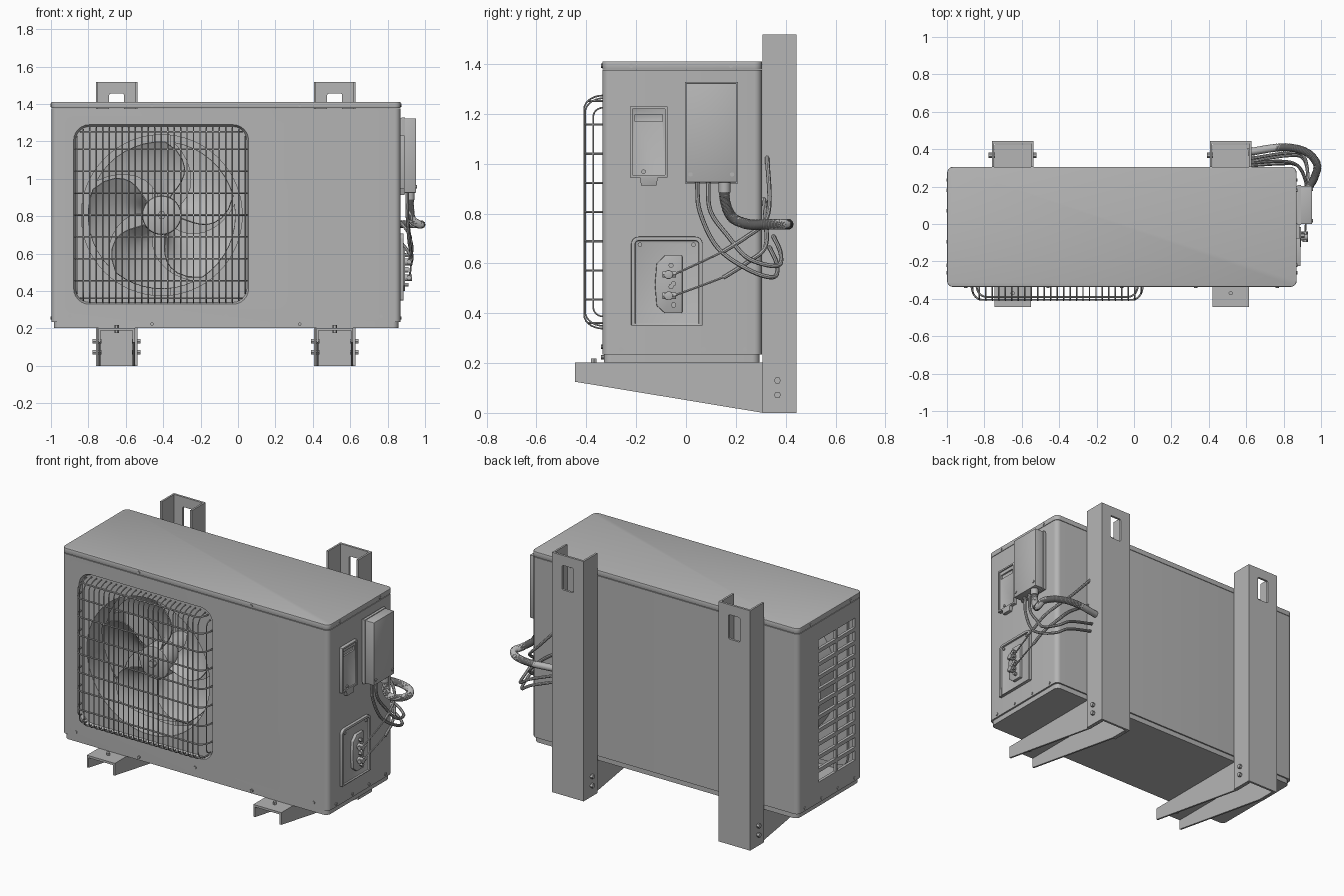
import bpy, bmesh, math
from mathutils import Vector

if "Cube" in bpy.data.objects:
    bpy.data.objects.remove(bpy.data.objects["Cube"])

def build(name, verts, faces):
    me = bpy.data.meshes.new(name)
    me.from_pydata(verts, [], faces)
    bm = bmesh.new()
    bm.from_mesh(me)
    bmesh.ops.recalc_face_normals(bm, faces=bm.faces)
    bm.to_mesh(me)
    bm.free()
    ob = bpy.data.objects.new(name, me)
    bpy.context.collection.objects.link(ob)
    return ob

def prism(name, pts, axis, lo, hi, end=None, bevel=0):
    """Extrude a 2D profile along an axis; 'end' gives a different far profile."""
    put = {'x': lambda p, h: (h, p[0], p[1]), 'y': lambda p, h: (p[0], h, p[1]),
           'z': lambda p, h: (p[0], p[1], h)}[axis]
    n = len(pts)
    v = [put(p, lo) for p in pts] + [put(p, hi) for p in (end or pts)]
    f = [tuple(range(n)), tuple(range(n, 2 * n))]
    f += [(i, (i + 1) % n, n + (i + 1) % n, n + i) for i in range(n)]
    ob = build(name, v, f)
    if bevel:
        m = ob.modifiers.new("bevel", 'BEVEL')
        m.width, m.segments, m.limit_method, m.angle_limit = bevel, 2, 'ANGLE', 0.7
    return ob

def rr(a0, a1, b0, b1, r=0, k=6):
    """Rounded rectangle profile."""
    if r == 0:
        return [(a0, b0), (a1, b0), (a1, b1), (a0, b1)]
    out = []
    for i, (a, b) in enumerate(((a1 - r, b1 - r), (a0 + r, b1 - r), (a0 + r, b0 + r), (a1 - r, b0 + r))):
        for j in range(k + 1):
            t = math.pi / 2 * (i + j / k)
            out.append((a + r * math.cos(t), b + r * math.sin(t)))
    return out

def circle(a, b, r, n):
    return [(a + r * math.cos(2 * math.pi * i / n), b + r * math.sin(2 * math.pi * i / n)) for i in range(n)]

def cut(ob, *cutters):
    for c in cutters:
        m = ob.modifiers.new("cut", 'BOOLEAN')
        m.operation, m.solver, m.object = 'DIFFERENCE', 'EXACT', c
        bpy.context.view_layer.objects.active = ob
        bpy.ops.object.modifier_apply(modifier=m.name)
        bpy.data.objects.remove(c)

def wires(name, paths, r, res=1, radii=None):
    cu = bpy.data.curves.new(name, 'CURVE')
    cu.dimensions, cu.bevel_depth, cu.bevel_resolution, cu.use_fill_caps = '3D', r, res, True
    for path in paths:
        s = cu.splines.new('POLY')
        s.points.add(len(path) - 1)
        for i, p in enumerate(path):
            s.points[i].co = (*p, 1)
            if radii:
                s.points[i].radius = radii[i % len(radii)]
    ob = bpy.data.objects.new(name, cu)
    bpy.context.collection.objects.link(ob)

def smooth_path(pts, n=10):
    """Catmull-Rom samples through the points."""
    P = [Vector(p) for p in pts]
    P = [2 * P[0] - P[1]] + P + [2 * P[-1] - P[-2]]
    out = []
    for i in range(1, len(P) - 2):
        a, b, c, d = P[i - 1:i + 3]
        for j in range(n):
            t = j / n
            out.append(0.5 * (2 * b + (c - a) * t + (2 * a - 5 * b + 4 * c - d) * t * t + (3 * b - a - 3 * c + d) * t ** 3))
    return out + [P[-2]]

# casing: hollow shell with fan opening and side louvres
case = prism("casing", rr(-0.998, 0.868, -0.335, 0.304, 0.03), 'z', 0.235, 1.375)
cut(case, prism("c", rr(-0.98, 0.85, -0.315, 0.285, 0.015), 'z', 0.25, 1.36),
    prism("c", rr(-0.88, 0.058, 0.328, 1.29, 0.085), 'y', -0.337, -0.3, rr(-0.862, 0.04, 0.346, 1.272, 0.07)))
for row in range(11):
    z = 0.365 + row * 0.084
    cut(case, *[prism("c", rr(y, y + 0.175, z, z + 0.06), 'x', -1.05, -0.95) for y in (-0.265, -0.075)])
prism("base_pan", rr(-0.985, 0.857, -0.33, 0.295, 0.03), 'z', 0.203, 0.24)
prism("top_lid", rr(-0.999, 0.869, -0.336, 0.305, 0.031), 'z', 1.377, 1.411, bevel=0.004)

# fan shroud plate and duct
CX, CZ = -0.408, 0.805
plate = prism("fan_shroud", rr(-0.92, 0.095, 0.29, 1.33, 0.05), 'y', -0.314, -0.295)
cut(plate, prism("c", circle(CX, CZ, 0.43, 64), 'y', -0.4, -0.2))
duct = prism("fan_duct", circle(CX, CZ, 0.443, 64), 'y', -0.3, -0.13)
cut(duct, prism("c", circle(CX, CZ, 0.43, 64), 'y', -0.4, 0))

# fan hub, motor and five swept blades
prism("fan_hub", circle(CX, CZ, 0.105, 40), 'y', -0.26, -0.13, bevel=0.012)
prism("fan_nut", circle(CX, CZ, 0.022, 6), 'y', -0.285, -0.25)
prism("fan_motor", circle(CX, CZ, 0.09, 32), 'y', -0.13, 0.06)
prism("motor_post", rr(CX - 0.05, CX + 0.05, 0.24, 1.37), 'y', 0.03, 0.06)
N = 9
for b in range(5):
    v = []
    for i in range(N):
        u = i / (N - 1)
        r = 0.095 + 0.3 * u
        width = math.radians(34 + 34 * math.sin(math.pi * min(u * 0.62, 1)))
        start = math.tau * b / 5 + math.radians(10 + 38 * u * u)
        for j in range(N):
            t = j / (N - 1)
            a = start + width * (t - 0.5)
            v.append((CX + r * math.cos(a), -0.2 + 0.1 * (t - 0.5) + 0.02 * math.sin(math.pi * t), CZ + r * math.sin(a)))
    f = [(i * N + j, i * N + j + 1, (i + 1) * N + j + 1, (i + 1) * N + j) for i in range(N - 1) for j in range(N - 1)]
    build("fan_blade", v, f).modifiers.new("thick", 'SOLIDIFY').thickness = 0.006

# wire guard: wires follow a rounded cushion surface
GX, GZ, HW, HH, RC, RD = -0.411, 0.806, 0.458, 0.468, 0.085, 0.055
def guard_y(dx, dz):
    qx, qz = abs(dx) - HW + RC, abs(dz) - HH + RC
    d = RC - math.hypot(max(qx, 0), max(qz, 0)) - min(max(qx, qz), 0)
    k = 1 - min(max(d / RD, 0), 1)
    return -0.332 - 0.077 * math.sqrt(max(0, 1 - k * k))
def extent(d, half, other):
    q = max(abs(d) - half + RC, 0)
    return other - RC + math.sqrt(max(RC * RC - q * q, 0))
def samples(e):
    ends = [RD * (1 - math.cos(math.pi / 2 * i / 7)) for i in range(8)]
    return [-e + s for s in ends] + [e - s for s in reversed(ends)]
vert, hori = [], []
for i in range(27):
    dx = -0.45 + 0.9 * i / 26
    vert.append([(GX + dx, guard_y(dx, s), GZ + s) for s in samples(extent(dx, HW, HH))])
for dz in [0.117 * (i - 4) for i in range(1, 8)] + [-0.445, 0.445]:
    hori.append([(GX + s, guard_y(s, dz) + 0.004, GZ + dz) for s in samples(extent(dz, HH, HW))])
wires("guard_vertical_wires", vert, 0.0038)
wires("guard_horizontal_wires", hori, 0.005)

# wall brackets: upright channel, tapered arm and bolts
for x in (-0.649, 0.517):
    w, t = 0.111, 0.012
    up = prism("bracket_upright", [(x - w, 0.306), (x - w + t, 0.306), (x - w + t, 0.43), (x + w - t, 0.43),
               (x + w - t, 0.306), (x + w, 0.306), (x + w, 0.444), (x - w, 0.444)], 'z', 0, 1.518)
    cut(up, prism("c", rr(x - 0.04, x + 0.04, 1.3, 1.455, 0.008, 2), 'y', 0.4, 0.5))
    a = w - t - 0.001
    arm = prism("bracket_arm", [(-0.445, 0.125), (0.31, 0), (0.425, 0), (0.425, 0.202), (-0.445, 0.202)], 'x', x - a, x + a)
    cut(arm, prism("c", rr(-0.5, 0.5, -0.1, 0.188), 'x', x - a + t, x + a - t))
    for z in (0.072, 0.13):
        for s in (-1, 1):
            prism("bracket_bolt", circle(0.367, z, 0.014, 6), 'x', x + s * (w - 0.03), x + s * (w + 0.017))
    prism("foot_bolt", circle(x, -0.37, 0.012, 6), 'z', 0.175, 0.218)

# small screws on casing and lid
for x, z in [(-0.9, 0.265), (-0.065, 0.265), (0.765, 0.265), (-0.46, 1.393), (0.33, 1.393), (-0.46, 0.223), (0.33, 0.223)]:
    prism("front_screw", circle(x, z, 0.009, 10), 'y', -0.341, -0.32)
for y, z in [(-0.26, 0.255), (-0.095, 0.255), (0.07, 0.255), (0.235, 0.255), (-0.22, 1.393), (0.18, 1.393)]:
    prism("side_screw", circle(y, z, 0.009, 10), 'x', 0.85, 0.873)
    prism("side_screw", circle(y, z, 0.009, 10), 'x', -1.002, -0.98)

# handle cover on the right side: raised frame, tab and grip slot
cover = prism("handle_cover", [(-0.225, 0.945), (-0.185, 0.945), (-0.18, 0.913), (-0.118, 0.913), (-0.113, 0.945),
              (-0.075, 0.945), (-0.075, 1.23), (-0.225, 1.23)], 'x', 0.86, 0.89, bevel=0.003)
cut(cover, prism("c", rr(-0.215, -0.085, 0.955, 1.22), 'x', 0.882, 0.9),
    prism("c", rr(-0.205, -0.095, 1.17, 1.198), 'x', 0.872, 0.9))
prism("cover_screw", circle(-0.17, 0.968, 0.009, 10), 'x', 0.875, 0.889)

# electrical box
prism("electrical_box", rr(0.0, 0.203, 0.925, 1.323), 'x', 0.86, 0.952, bevel=0.003)
prism("electrical_box_lip", rr(-0.005, 0.208, 0.92, 1.327), 'x', 0.875, 0.892)
for y in (0.018, 0.185):
    prism("box_screw", circle(y, 0.957, 0.009, 10), 'x', 0.94, 0.957)
prism("hose_gland", circle(0.92, 0.155, 0.024, 16), 'z', 0.885, 0.93)

# service valve panel with rounded top, plate and valves
def arch(i):
    a0, a1, b0 = -0.22 + i, 0.067 - i, 0.35 + i * 0.4
    return rr(a0, a1, b0, 0.707 - i, 0.03 - i)[:14] + [(a0, b0), (a1, b0)]
panel = prism("valve_panel", arch(0), 'x', 0.86, 0.886, bevel=0.003)
cut(panel, prism("c", arch(0.016), 'x', 0.874, 0.9))
prism("valve_plate", [(-0.015, 0.4), (-0.015, 0.632), (-0.085, 0.632), (-0.118, 0.6), (-0.125, 0.515),
      (-0.118, 0.43), (-0.085, 0.4)], 'x', 0.86, 0.893, bevel=0.004)
for y, z in [(-0.185, 0.675), (0.03, 0.675)]:
    prism("panel_screw", circle(y, z, 0.009, 10), 'x', 0.87, 0.882)
for z in (0.555, 0.47):
    prism("valve_body", circle(-0.07, z, 0.018, 14), 'x', 0.88, 0.93, bevel=0.003)
    prism("valve_nut", circle(0.915, z, 0.014, 6), 'y', -0.095, -0.04)
    for s in (-0.037, 0.037):
        prism("valve_bolt", circle(-0.06 if s > 0 else -0.05, z + s, 0.011, 6), 'x', 0.885, 0.912)

# refrigerant pipes with insulated ends
for z, k, ye in ((0.555, 0.655, 0.325), (0.47, 0.55, 0.312)):
    wires("copper_pipe", [smooth_path([(0.915, -0.05, z), (0.922, 0.06, (z + k) / 2), (0.925, 0.165, k)])], 0.005)
    wires("pipe_insulation", [smooth_path([(0.925, 0.15, k - 0.007), (0.915, 0.24, k + 0.05), (0.87, 0.315, k + 0.11),
          (0.78, ye + 0.01, k + 0.2), (0.62, ye, 0.86 + (k - 0.55) * 1.6)])], 0.009, 2)

# power cables from the box to the bracket
for y, z, e in ((0.045, 0.565, 0), (0.088, 0.61, 0.015)):
    wires("cable", [smooth_path([(0.905, y, 0.93), (0.905, y + 0.01, 0.81), (0.915, y + 0.08, z + 0.1), (0.93, 0.25, z + 0.01),
          (0.905, 0.35 + e, z - 0.02), (0.82, 0.365 + e, z + 0.03), (0.62, 0.335 + e, z + 0.1)])], 0.009, 2)

# ribbed conduit
hose = smooth_path([(0.92, 0.155, 0.925), (0.92, 0.157, 0.85), (0.93, 0.185, 0.785), (0.965, 0.25, 0.757), (0.978, 0.32, 0.756),
                    (0.92, 0.385, 0.757), (0.8, 0.41, 0.757), (0.61, 0.385, 0.757)], 28)
wires("ribbed_hose", [hose], 0.022, 3, (1, 0.9))

# turn everything into meshes, smooth, and paint mid grey
bpy.ops.object.select_all(action='SELECT')
bpy.context.view_layer.objects.active = case
bpy.ops.object.convert(target='MESH')
bpy.ops.object.shade_smooth_by_angle(angle=math.radians(35))
grey = bpy.data.materials.new("mid_grey")
grey.diffuse_color = (0.46, 0.46, 0.46, 1)
grey.use_nodes = True
grey.node_tree.nodes["Principled BSDF"].inputs["Base Color"].default_value = grey.diffuse_color
for ob in bpy.context.scene.objects:
    ob.data.materials.clear()
    ob.data.materials.append(grey)
